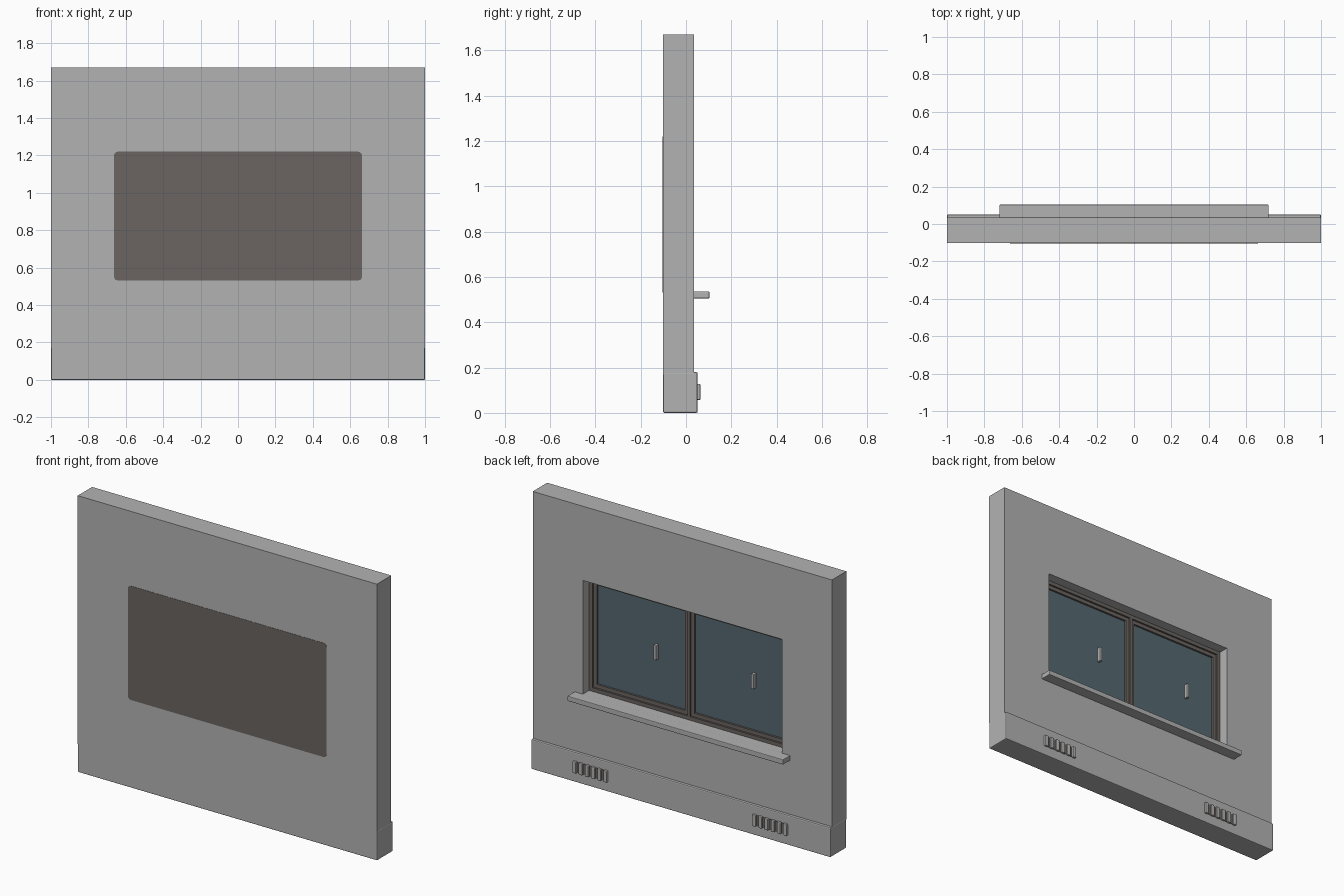
import bpy, bmesh
from mathutils import Vector

cube = bpy.data.objects.get("Cube")
if cube:
    bpy.data.objects.remove(cube, do_unlink=True)


def material(name, rgb):
    m = bpy.data.materials.new(name)
    m.use_nodes = True
    m.diffuse_color = (*rgb, 1)
    m.node_tree.nodes["Principled BSDF"].inputs["Base Color"].default_value = (*rgb, 1)
    return m


GREY = material("wall grey", (0.45, 0.45, 0.45))
BROWN = material("frame brown", (0.147, 0.13, 0.12))
GLASS = material("glass blue", (0.09, 0.14, 0.165))


def finish(name, bm, mat):
    mesh = bpy.data.meshes.new(name)
    bmesh.ops.recalc_face_normals(bm, faces=bm.faces)
    bm.to_mesh(mesh)
    bm.free()
    mesh.materials.append(mat)
    ob = bpy.data.objects.new(name, mesh)
    bpy.context.collection.objects.link(ob)
    return ob


def add_box(bm, x0, x1, y0, y1, z0, z1):
    verts = bmesh.ops.create_cube(bm, size=1)["verts"]
    lo, hi = Vector((x0, y0, z0)), Vector((x1, y1, z1))
    for v in verts:
        v.co = Vector(hi[i] if v.co[i] > 0 else lo[i] for i in range(3))
    return verts


def box(name, mat, *dims, bevel=0, segments=2):
    bm = bmesh.new()
    add_box(bm, *dims)
    if bevel:
        bmesh.ops.bevel(bm, geom=bm.edges[:], offset=bevel, segments=segments,
                        profile=0.5, affect='EDGES')
    return finish(name, bm, mat)


def ring(name, mat, x0, x1, y0, y1, z0, z1, t):
    # rectangular frame made of two stiles and two rails
    bm = bmesh.new()
    add_box(bm, x0, x0 + t, y0, y1, z0, z1)
    add_box(bm, x1 - t, x1, y0, y1, z0, z1)
    add_box(bm, x0 + t, x1 - t, y0, y1, z0, z0 + t)
    add_box(bm, x0 + t, x1 - t, y0, y1, z1 - t, z1)
    return finish(name, bm, mat)


# Opening size and main depths
W, Z0, Z1 = 0.665, 0.535, 1.222
FRONT, BACK = -0.102, 0.035

# Wall with a window niche pushed in from the back
bm = bmesh.new()
add_box(bm, -0.999, 0.999, FRONT, BACK, 0.17, 1.67)
back = max(bm.faces, key=lambda f: f.calc_center_median().y)
bmesh.ops.inset_region(bm, faces=[back], thickness=0.2)
mid = back.calc_center_median()
for v in back.verts:
    v.co.x = W if v.co.x > 0 else -W
    v.co.z = Z1 if v.co.z > mid.z else Z0
floor = bmesh.ops.extrude_discrete_faces(bm, faces=[back])["faces"][0]
for v in floor.verts:
    v.co.y = -0.095
finish("wall", bm, GREY)

# Plinth along the bottom
box("plinth", GREY, -1, 1, -0.101, 0.051, 0, 0.18, bevel=0.006)

# Outer panel with rounded corners on the front
bm = bmesh.new()
add_box(bm, -0.663, 0.663, -0.1035, -0.1, 0.532, 1.22)
corners = [e for e in bm.edges if abs(e.verts[0].co.y - e.verts[1].co.y) > 0.001]
bmesh.ops.bevel(bm, geom=corners, offset=0.02, segments=3, profile=0.5, affect='EDGES')
finish("outer_panel", bm, BROWN)

# Window frame, centre post and two sashes with glass and handles
ring("window_frame", BROWN, -W, W, -0.095, -0.025, Z0, Z1, 0.022)
box("centre_post", BROWN, -0.009, 0.009, -0.095, -0.025, Z0 + 0.022, Z1 - 0.022)
for side, x0, x1 in (("left", 0.009, W - 0.022), ("right", 0.022 - W, -0.009)):
    ring(side + "_sash", BROWN, x0, x1, -0.09, -0.036, Z0 + 0.022, Z1 - 0.022, 0.022)
    box(side + "_glass", GLASS, x0 + 0.02, x1 - 0.02, -0.08, -0.048, Z0 + 0.04, Z1 - 0.04)
    hx = (x0 + x1) / 2 - 0.1
    box(side + "_handle", GREY, hx - 0.009, hx + 0.009, -0.05, -0.024, 0.835, 0.925,
        bevel=0.003)

# Window sill
box("window_sill", GREY, -0.72, 0.72, 0.033, 0.1035, 0.505, 0.536, bevel=0.004)

# Vents on the back of the plinth: dark plate with upright slats
for side, cx in (("left", 0.6), ("right", -0.6)):
    box(side + "_vent_plate", BROWN, cx - 0.115, cx + 0.115, 0.048, 0.0535, 0.06, 0.125)
    for i in range(6):
        sx = cx + (i - 2.5) * 0.0415
        box(f"{side}_vent_slat_{i + 1}", GREY, sx - 0.012, sx + 0.012,
            0.045, 0.064, 0.057, 0.128, bevel=0.005)
